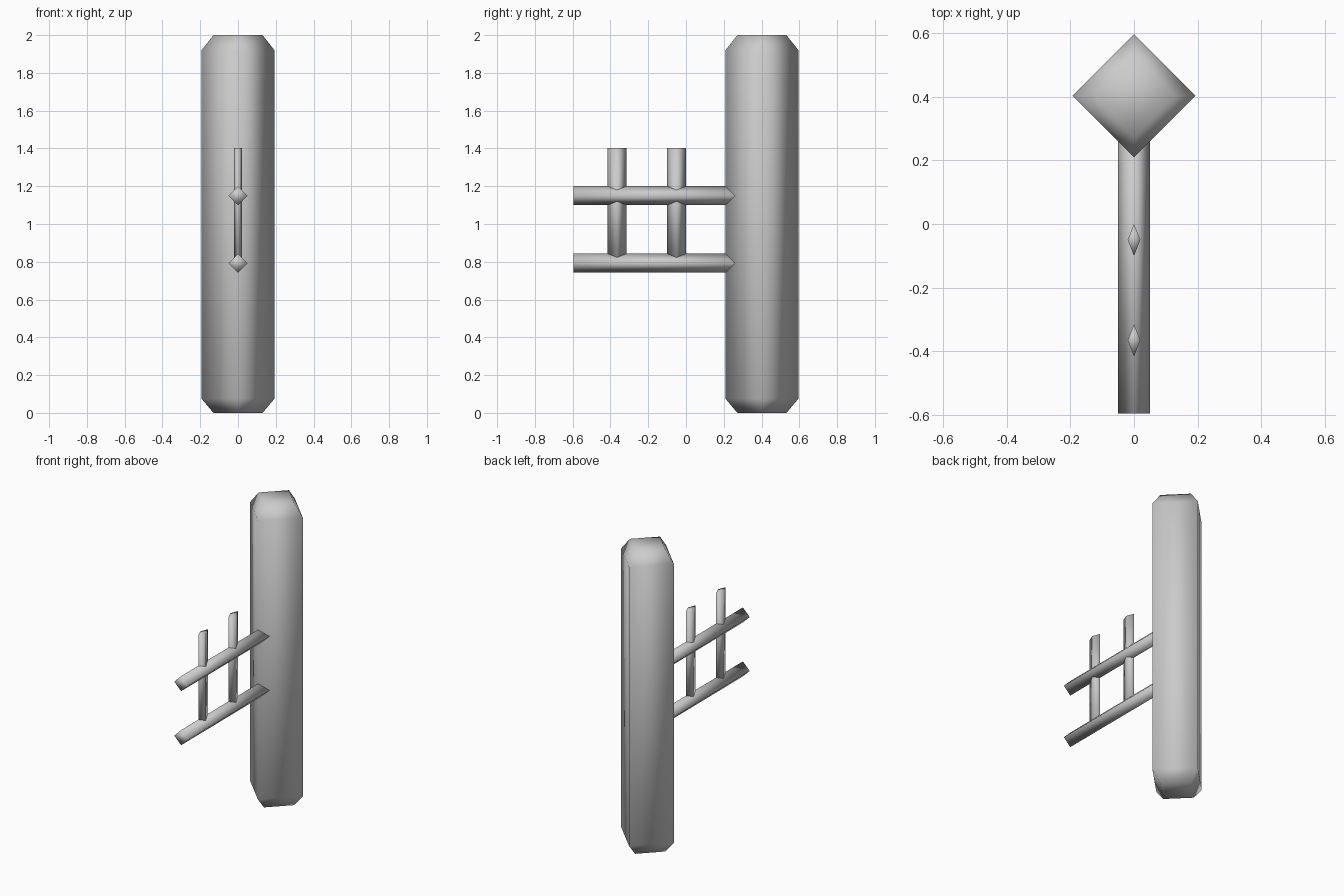
import bpy, bmesh

if "Cube" in bpy.data.objects:
    bpy.data.objects.remove(bpy.data.objects["Cube"])


def diamond_prism(name, sections, axis, centre):
    """Loft four-sided diamond rings given as (distance along axis, half width, half depth)."""
    bm = bmesh.new()
    rings = []
    for t, a, b in sections:
        ring = []
        for u, v in ((a, 0), (0, b), (-a, 0), (0, -b)):
            if axis == 'Z':
                co = (centre[0] + u, centre[1] + v, t)
            else:
                co = (centre[0] + u, t, centre[1] + v)
            ring.append(bm.verts.new(co))
        rings.append(ring)
    for lo, hi in zip(rings, rings[1:]):
        for i in range(4):
            j = (i + 1) % 4
            bm.faces.new((lo[i], lo[j], hi[j], hi[i]))
    bm.faces.new(rings[0])
    bm.faces.new(rings[-1])
    bmesh.ops.recalc_face_normals(bm, faces=bm.faces[:])
    for f in bm.faces:
        f.smooth = True
    mesh = bpy.data.meshes.new(name)
    bm.to_mesh(mesh)
    bm.free()
    obj = bpy.data.objects.new(name, mesh)
    bpy.context.collection.objects.link(obj)
    return obj


# Main post with tapered ends
R, r = 0.193, 0.13
diamond_prism("post", [(0, r, r), (0.075, R, R), (1.92, R, R), (2, r, r)],
              'Z', (0, 0.402))

# Horizontal rails running into the post
for name, z in (("upper_rail", 1.15), ("lower_rail", 0.793)):
    diamond_prism(name, [(-0.595, 0.05, 0.05), (0.4, 0.05, 0.05)], 'Y', (0, z))

# Thin upright pickets rising from the lower rail
for name, y in (("front_picket", -0.365), ("rear_picket", -0.05)):
    diamond_prism(name, [(0.793, 0.02, 0.05), (1.403, 0.02, 0.05)], 'Z', (0, y))
